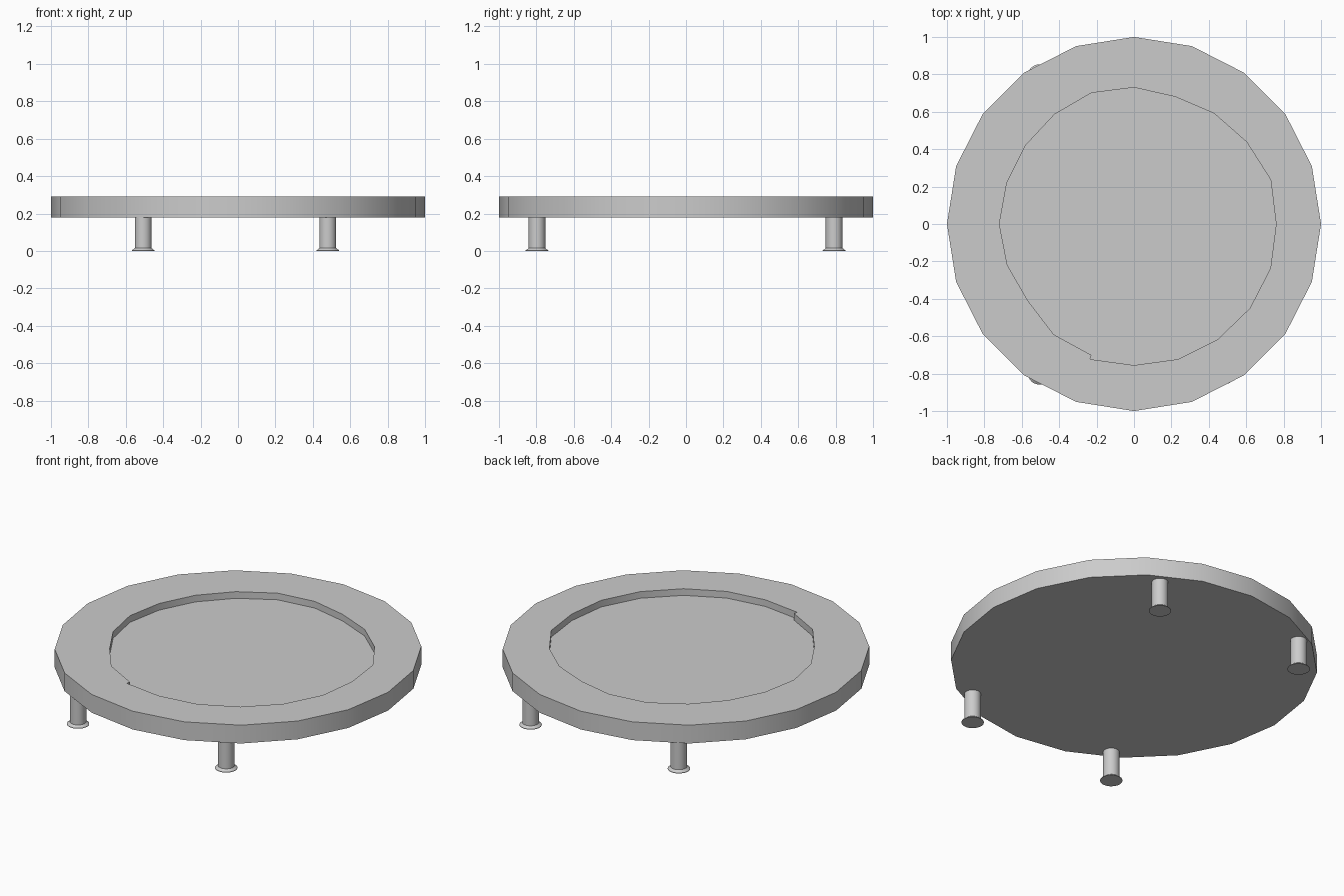
import bpy, bmesh
from math import sin, cos, radians, tau

if "Cube" in bpy.data.objects:
    bpy.data.objects.remove(bpy.data.objects["Cube"])

SIDES = 20
BOTTOM, FLOOR, TOP = 0.18, 0.25, 0.29

# Recess radius every 18 degrees, starting at +x; the outline steps at 252 degrees
RECESS = [.76, .768, .745, .73, .715, .73, .737, .724, .716, .715,
          .72, .712, .70, .73, .737, .755, .76, .762, .766, .767]
STEP, STEP_RADIUS = 14, .76


def finish(bm, name):
    bmesh.ops.recalc_face_normals(bm, faces=bm.faces)
    mesh = bpy.data.meshes.new(name)
    bm.to_mesh(mesh)
    bm.free()
    obj = bpy.data.objects.new(name, mesh)
    bpy.context.collection.objects.link(obj)
    bpy.ops.object.select_all(action='DESELECT')
    obj.select_set(True)
    bpy.context.view_layer.objects.active = obj
    bpy.ops.object.shade_smooth_by_angle(angle=radians(30))
    return obj


def ring(bm, polar, z, cx=0, cy=0):
    return [bm.verts.new((cx + r * cos(a), cy + r * sin(a), z)) for a, r in polar]


def bridge(bm, a, b):
    for i in range(len(a)):
        j = (i + 1) % len(a)
        bm.faces.new((a[i], a[j], b[j], b[i]))


# Round tray top with a shallow recess
bm = bmesh.new()
outer = [(tau * i / SIDES, 1) for i in range(SIDES)]
inner = [(tau * i / SIDES, r) for i, r in enumerate(RECESS)]
inner.insert(STEP + 1, (tau * STEP / SIDES, STEP_RADIUS))
low, high = ring(bm, outer, BOTTOM), ring(bm, outer, TOP)
lip, floor = ring(bm, inner, TOP), ring(bm, inner, FLOOR)
bm.faces.new(low)
bridge(bm, low, high)
bridge(bm, lip, floor)
bm.faces.new(floor)
for i in range(SIDES):
    j = (i + 1) % SIDES
    a = i if i < STEP else i + 1
    b = (i + 1 if i + 1 <= STEP else i + 2) % (SIDES + 1)
    if i + 1 == STEP:
        # rim face next to the step takes in both step points
        bm.faces.new((high[i], high[j], lip[STEP + 1], lip[STEP], lip[a]))
    else:
        bm.faces.new((high[i], high[j], lip[b], lip[a]))
finish(bm, "tray_top")

# Four round legs with flared feet
PROFILE = [(.061, 0), (.061, .003), (.052, .009), (.045, .015), (.045, BOTTOM + .005)]


def leg(name, x, y):
    bm = bmesh.new()
    rings = [ring(bm, [(tau * i / 32, r) for i in range(32)], z, x, y) for r, z in PROFILE]
    for a, b in zip(rings, rings[1:]):
        bridge(bm, a, b)
    bm.faces.new(rings[0])
    bm.faces.new(rings[-1])
    finish(bm, name)


for side, x in (("left", -.507), ("right", .48)):
    for end, y in (("front", -.797), ("back", .792)):
        leg(f"{end}_{side}_leg", x, y)
